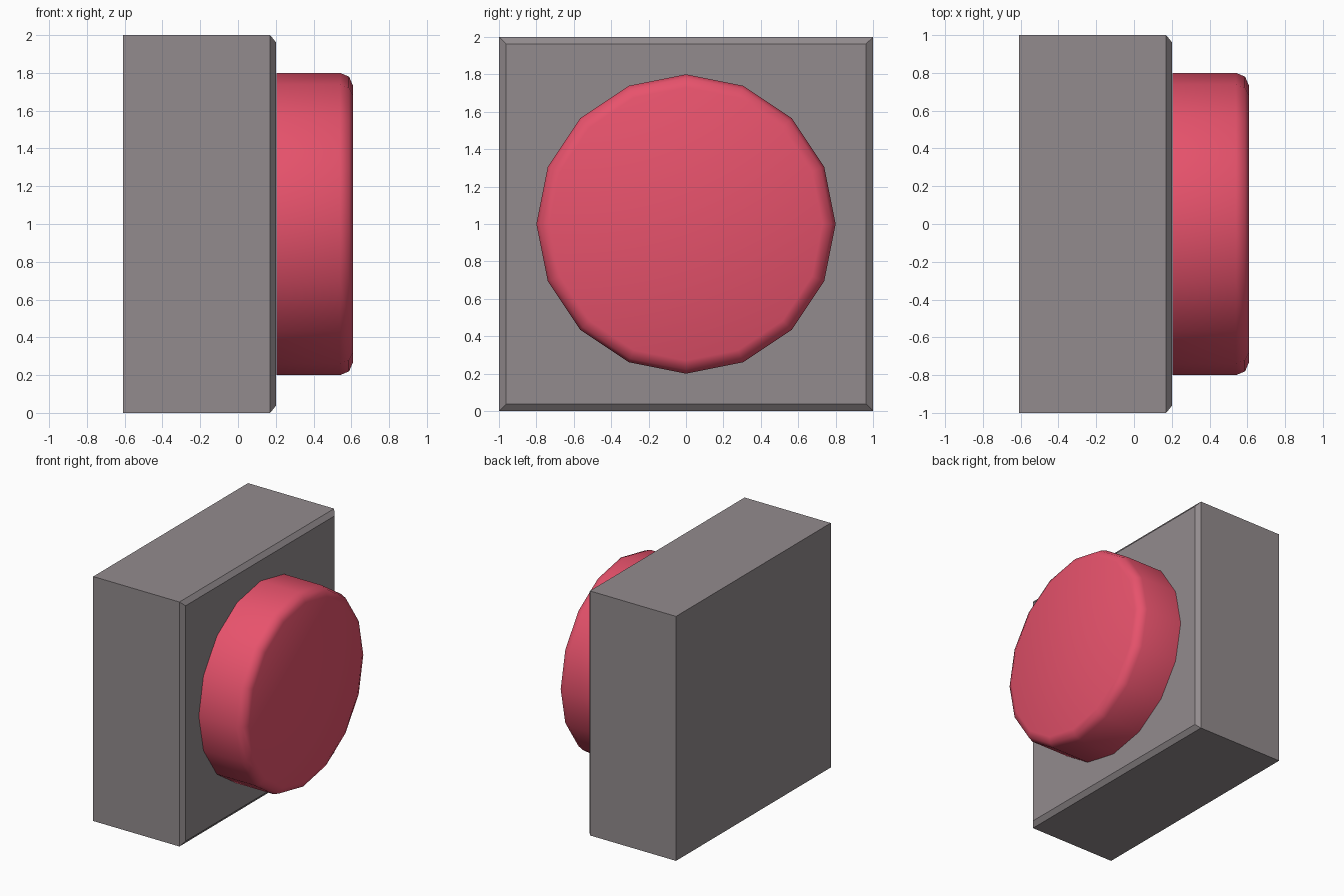
import bpy, bmesh, math

if "Cube" in bpy.data.objects:
    bpy.data.objects.remove(bpy.data.objects["Cube"])


def material(name, colour):
    m = bpy.data.materials.new(name)
    m.diffuse_color = (*colour, 1)
    m.use_nodes = True
    m.node_tree.nodes["Principled BSDF"].inputs["Base Color"].default_value = m.diffuse_color
    return m


def loft(name, sections, sides, start, mat):
    """Closed solid along x from (x, radius) sections of a regular polygon."""
    bm = bmesh.new()
    rings = []
    for x, r in sections:
        angles = [start + 2 * math.pi * i / sides for i in range(sides)]
        rings.append([bm.verts.new((x, r * math.cos(a), 1 + r * math.sin(a))) for a in angles])
    for a, b in zip(rings, rings[1:]):
        for i in range(sides):
            j = (i + 1) % sides
            bm.faces.new((a[i], a[j], b[j], b[i]))
    bm.faces.new(rings[0])
    bm.faces.new(rings[-1])
    bmesh.ops.recalc_face_normals(bm, faces=bm.faces)
    mesh = bpy.data.meshes.new(name)
    bm.to_mesh(mesh)
    bm.free()
    ob = bpy.data.objects.new(name, mesh)
    bpy.context.collection.objects.link(ob)
    mesh.materials.append(mat)
    return ob


# Square housing with a chamfered front rim
s = math.sqrt(2)
loft("housing", [(-0.61, s), (0.17, s), (0.2, 0.963 * s)], 4, math.pi / 4,
     material("warm_grey", (0.29, 0.26, 0.27)))

# Round push button with a rounded front edge
button = loft("button", [(0.205, 0.8), (0.54, 0.8), (0.588, 0.78), (0.61, 0.73)], 16, 0,
              material("red", (0.8, 0.085, 0.15)))
bpy.context.view_layer.objects.active = button
button.select_set(True)
bpy.ops.object.shade_smooth_by_angle(angle=math.radians(50))
